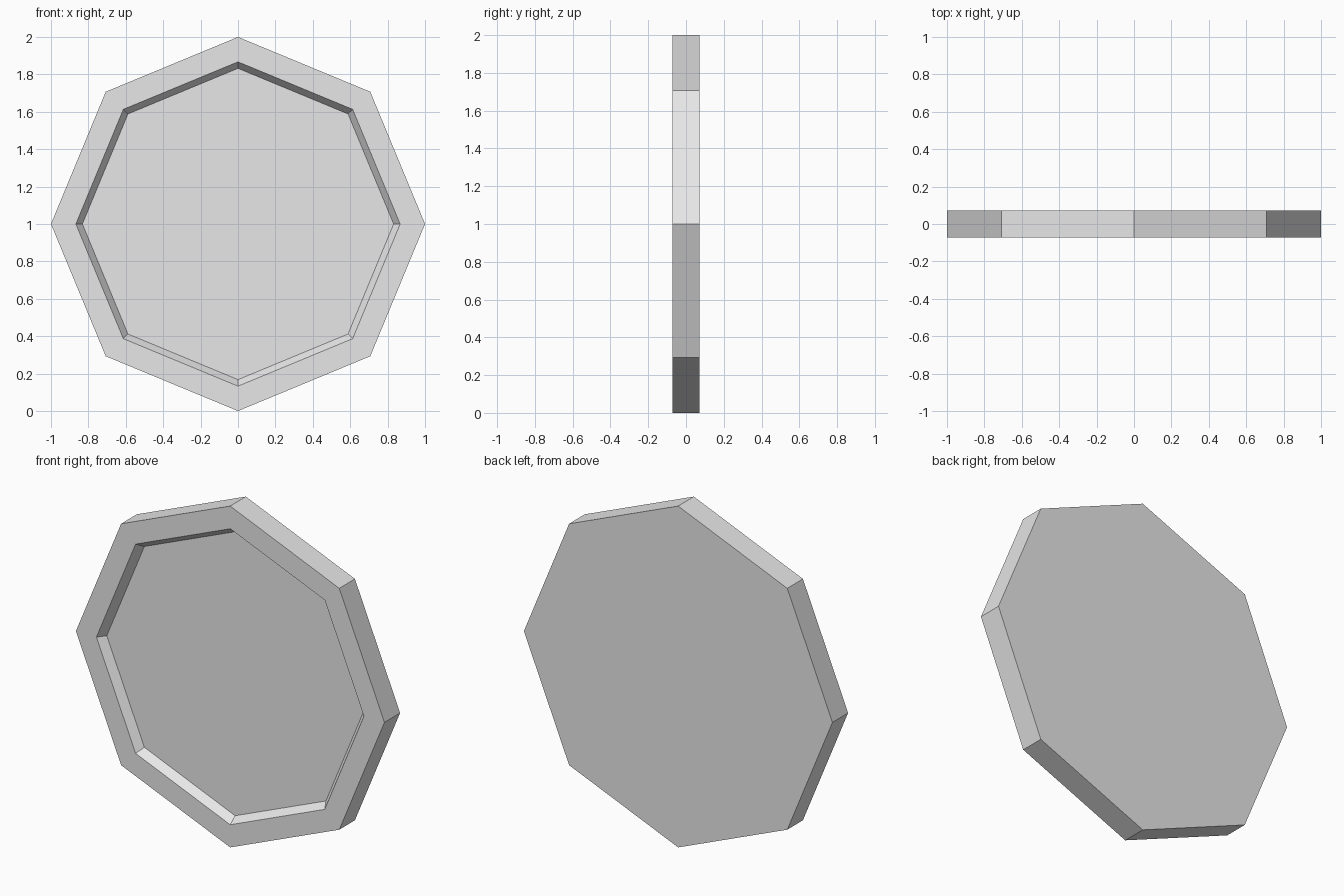
import bpy, bmesh, math

cube = bpy.data.objects.get("Cube")
if cube:
    bpy.data.objects.remove(cube, do_unlink=True)

SIDES = 8
HALF = 0.0725     # half of the plate thickness
RECESS = 0.046    # depth of the sunken front panel

grey = bpy.data.materials.new("light grey")
grey.use_nodes = True
grey.diffuse_color = (0.8, 0.8, 0.8, 1)
grey.node_tree.nodes["Principled BSDF"].inputs["Base Color"].default_value = (0.8, 0.8, 0.8, 1)


def ring(bm, radius, y):
    """Upright octagon of vertices, standing on a corner."""
    angles = [2 * math.pi * i / SIDES for i in range(SIDES)]
    return [bm.verts.new((radius * math.cos(a), y, 1 + radius * math.sin(a))) for a in angles]


# Octagonal plate: back, outer edge, front rim, sloped recess wall, panel
bm = bmesh.new()
profile = [(1, HALF), (1, -HALF), (0.867, -HALF), (0.832, -HALF + RECESS)]
rings = [ring(bm, r, y) for r, y in profile]
for a, b in zip(rings, rings[1:]):
    for i in range(SIDES):
        j = (i + 1) % SIDES
        bm.faces.new((a[i], a[j], b[j], b[i]))
bm.faces.new(rings[0])
bm.faces.new(rings[-1])
bmesh.ops.recalc_face_normals(bm, faces=bm.faces)

mesh = bpy.data.meshes.new("octagonal_plate")
bm.to_mesh(mesh)
bm.free()
mesh.materials.append(grey)
plate = bpy.data.objects.new("octagonal_plate", mesh)
bpy.context.collection.objects.link(plate)
